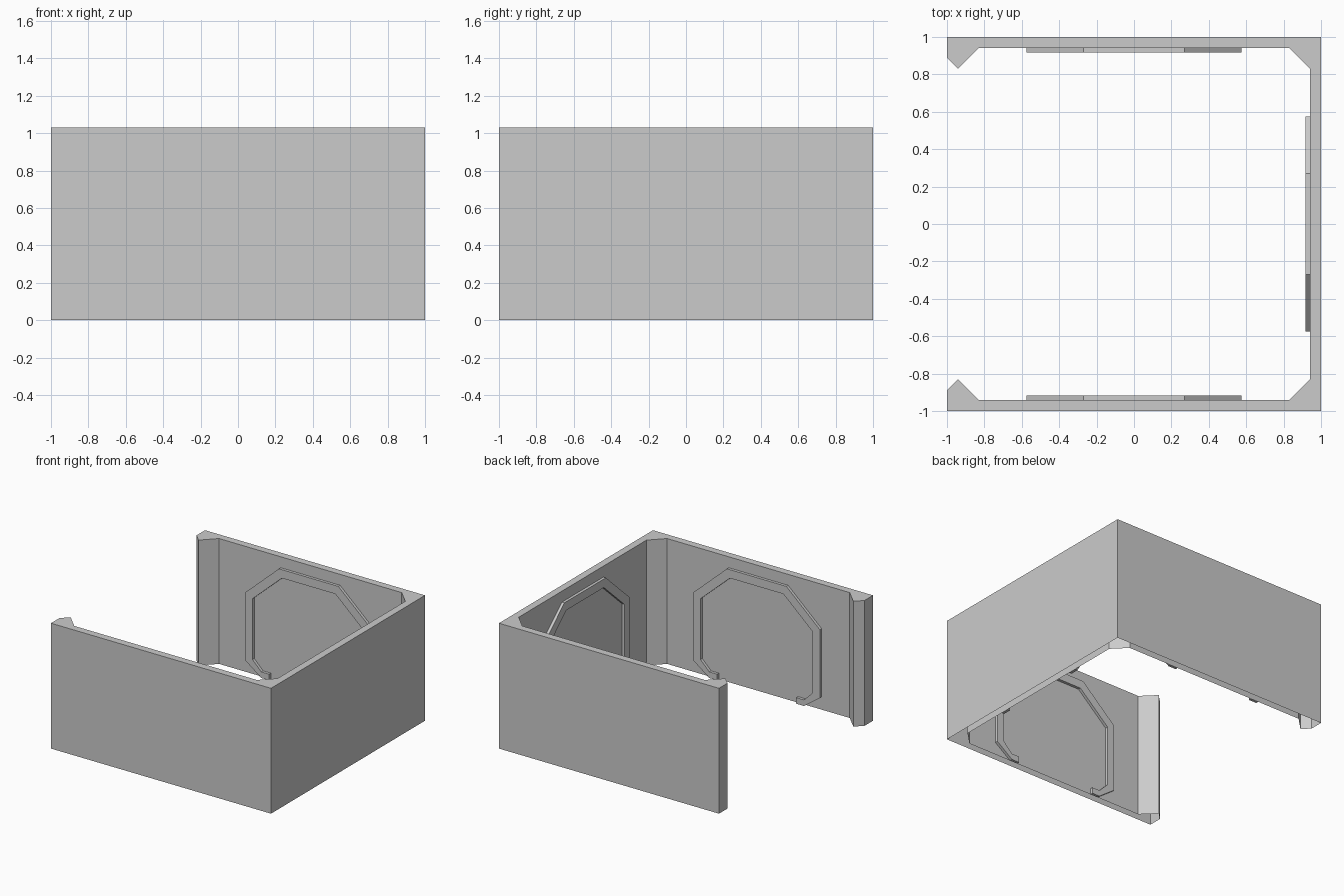
import bpy, bmesh, math
from mathutils import Matrix, Vector

if "Cube" in bpy.data.objects:
    bpy.data.objects.remove(bpy.data.objects["Cube"])

H = 1.03      # wall height
T = 0.06      # wall thickness
C = 0.11      # corner post chamfer

grey = bpy.data.materials.new("plain_grey")
grey.diffuse_color = (0.6, 0.6, 0.6, 1)
grey.use_nodes = True
grey.node_tree.nodes["Principled BSDF"].inputs["Base Color"].default_value = grey.diffuse_color


def extrude_outline(name, points, vec, open_start=False):
    """Extrude a flat outline along vec; optionally leave the start face open."""
    bm = bmesh.new()
    start = [bm.verts.new(p) for p in points]
    end = [bm.verts.new(Vector(p) + Vector(vec)) for p in points]
    n = len(points)
    for i in range(n):
        j = (i + 1) % n
        bm.faces.new((start[i], start[j], end[j], end[i]))
    bm.faces.new(end)
    cap = bm.faces.new(start[::-1])
    bmesh.ops.recalc_face_normals(bm, faces=bm.faces)
    if open_start:
        bm.faces.remove(cap)
    mesh = bpy.data.meshes.new(name)
    bm.to_mesh(mesh)
    bm.free()
    mesh.materials.append(grey)
    obj = bpy.data.objects.new(name, mesh)
    bpy.context.collection.objects.link(obj)
    return obj


# Three joined walls with corner posts, hollow underneath
i = 1 - T
half = [(-1, 1), (-1, i - C + T), (-i, i - C), (-i + C, i), (i - C, i), (i, i - C)]
plan = half + [(x, -y) for x, y in reversed(half)] + [(1, -1), (1, 1)]
extrude_outline("walls", [(x, y, 0) for x, y in plan], (0, 0, H), open_start=True)

# Raised eight-sided trim, open at the bottom, on the inside of each wall
outer = [(0.36, 0), (0.43, 0), (0.575, 0.105), (0.575, 0.665), (0.27, 0.94)]
inner = [(0.243, 0.87), (0.51, 0.63), (0.51, 0.13), (0.43, 0.05), (0.36, 0.05)]


def flip(pts):
    return [(-x, z) for x, z in reversed(pts)]


trim = outer + flip(outer) + flip(inner) + inner
for name, angle in (("back_trim", 0), ("right_trim", -90), ("front_trim", 180)):
    obj = extrude_outline(name, [(x, i, z) for x, z in trim], (0, -0.023, 0))
    obj.data.transform(Matrix.Rotation(math.radians(angle), 4, 'Z'))
